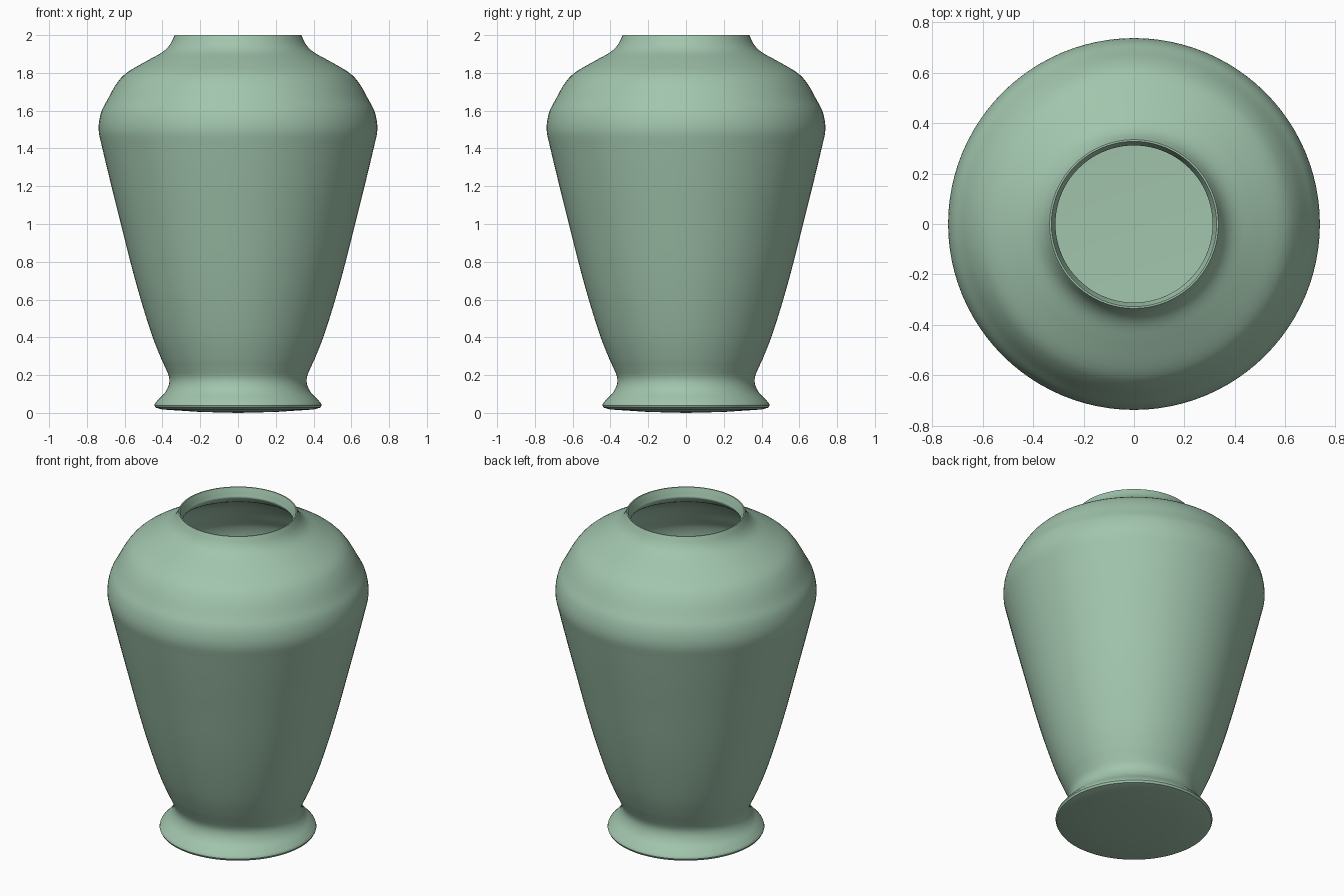
import bpy, bmesh, math
from mathutils import Vector

if "Cube" in bpy.data.objects:
    bpy.data.objects.remove(bpy.data.objects["Cube"])

SEGMENTS = 96


def smooth_profile(pts, steps=4):
    """Catmull-Rom curve through (radius, z) points."""
    p = [Vector(q) for q in pts]
    p = [2 * p[0] - p[1]] + p + [2 * p[-1] - p[-2]]
    out = []
    for a, b, c, d in zip(p, p[1:], p[2:], p[3:]):
        for i in range(steps):
            t = i / steps
            out.append(0.5 * (2 * b + (c - a) * t + (2 * a - 5 * b + 4 * c - d) * t * t
                              + (3 * b - a - 3 * c + d) * t ** 3))
    return out + [p[-2]]


def lathe(name, profile):
    """Revolve a closed (radius, z) profile that starts and ends on the axis."""
    bm = bmesh.new()
    verts = [bm.verts.new((r, 0, z)) for r, z in profile]
    edges = [bm.edges.new(pair) for pair in zip(verts, verts[1:])]
    bmesh.ops.spin(bm, geom=verts + edges, cent=(0, 0, 0), axis=(0, 0, 1),
                   angle=math.tau, steps=SEGMENTS, use_duplicate=False)
    bmesh.ops.remove_doubles(bm, verts=bm.verts, dist=0.0005)
    bmesh.ops.recalc_face_normals(bm, faces=bm.faces)
    me = bpy.data.meshes.new(name)
    bm.to_mesh(me)
    bm.free()
    ob = bpy.data.objects.new(name, me)
    bpy.context.collection.objects.link(ob)
    return ob


# Outer wall: flared foot, tapering body, shoulder and neck
outer = smooth_profile([
    (0.44, 0.05), (0.418, 0.075), (0.385, 0.11), (0.366, 0.15), (0.365, 0.19),
    (0.385, 0.24), (0.41, 0.295), (0.455, 0.41), (0.515, 0.6), (0.57, 0.8),
    (0.62, 1.0), (0.67, 1.2), (0.718, 1.4), (0.738, 1.5), (0.725, 1.59),
    (0.69, 1.66), (0.645, 1.74), (0.59, 1.80), (0.48, 1.865), (0.40, 1.91),
    (0.36, 1.95), (0.335, 2.0)])

# Inner wall: narrow throat, then follows the body down to the floor
inner = smooth_profile([
    (0.328, 2.0), (0.316, 1.96), (0.315, 1.935), (0.36, 1.895), (0.46, 1.84),
    (0.57, 1.775), (0.62, 1.72), (0.665, 1.64), (0.697, 1.58), (0.708, 1.5),
    (0.69, 1.4), (0.64, 1.2), (0.54, 0.8), (0.485, 0.6), (0.425, 0.41),
    (0.38, 0.3), (0.337, 0.2), (0.337, 0.14), (0.39, 0.065)])

# Slightly domed underside and flat inner floor close the shell
profile = ([(0, 0), (0.2, 0.005), (0.4, 0.018), (0.437, 0.028), (0.443, 0.04)]
           + [tuple(v) for v in outer] + [tuple(v) for v in inner] + [(0, 0.05)])
vase = lathe("vase", profile)

mat = bpy.data.materials.new("celadon_glaze")
mat.diffuse_color = (0.36, 0.56, 0.42, 1)
mat.use_nodes = True
mat.node_tree.nodes["Principled BSDF"].inputs["Base Color"].default_value = mat.diffuse_color
vase.data.materials.append(mat)

bpy.context.view_layer.objects.active = vase
vase.select_set(True)
bpy.ops.object.shade_smooth_by_angle(angle=math.radians(40))
